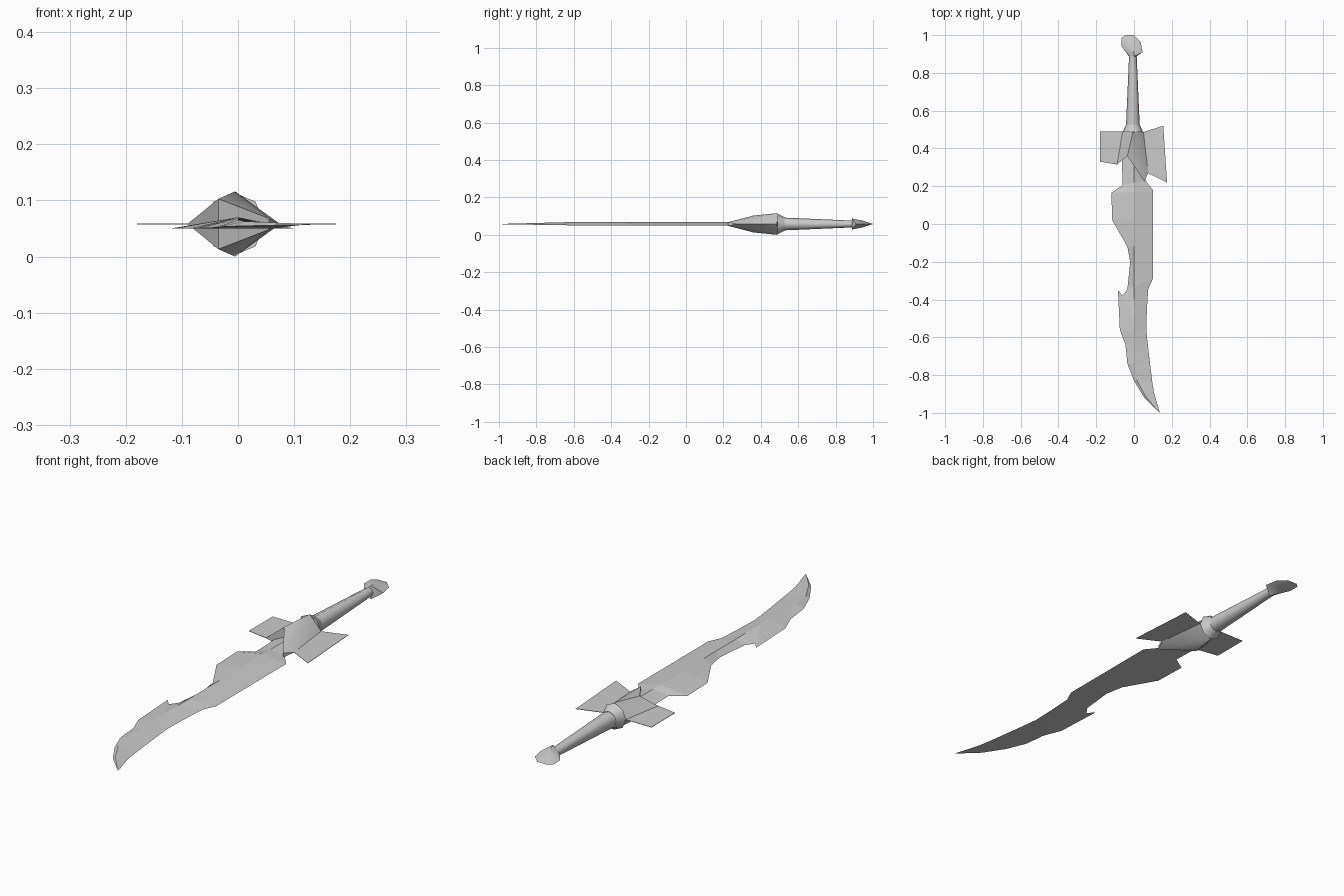
import bpy
import bmesh
import math

cube = bpy.data.objects.get("Cube")
if cube:
    bpy.data.objects.remove(cube, do_unlink=True)

MID = 0.058  # height of the centre plane

grey = bpy.data.materials.new("plain grey")
grey.use_nodes = True
grey.diffuse_color = (0.6, 0.6, 0.6, 1)
grey.node_tree.nodes["Principled BSDF"].inputs["Base Color"].default_value = (0.6, 0.6, 0.6, 1)


def finish(name, bm, angle=None):
    """Turn a bmesh into a named object, optionally smooth."""
    bmesh.ops.remove_doubles(bm, verts=bm.verts, dist=0.0005)
    bmesh.ops.recalc_face_normals(bm, faces=bm.faces)
    me = bpy.data.meshes.new(name)
    bm.to_mesh(me)
    bm.free()
    me.materials.append(grey)
    ob = bpy.data.objects.new(name, me)
    bpy.context.scene.collection.objects.link(ob)
    if angle:
        bpy.ops.object.select_all(action='DESELECT')
        bpy.context.view_layer.objects.active = ob
        ob.select_set(True)
        bpy.ops.object.shade_smooth_by_angle(angle=math.radians(angle))
    return ob


def mesh(name, points, faces, angle=None):
    """Build a part from a few named points and faces that use the names."""
    bm = bmesh.new()
    v = {k: bm.verts.new(p) for k, p in points.items()}
    for f in faces:
        bm.faces.new([v[k] for k in f.split()])
    return finish(name, bm, angle)


# Blade: rows of left edge, ridge, right edge; flat underneath, ridged on top
rows = [  # left x, y, ridge x, y, right x, y
    (-.065, .36, 0, .36, .055, .36),
    (-.06, .205, 0, .22, .06, .23),
    (-.12, .165, 0, .17, .10, .18),
    (-.115, .02, 0, .02, .10, .02),
    (-.035, -.12, 0, -.12, .10, -.12),
    (-.02, -.20, 0, -.20, .10, -.20),
    (-.035, -.345, 0, -.33, .10, -.29),
    (-.06, -.38, 0, -.40, .075, -.345),
    (-.085, -.35, 0, -.50, .068, -.46),
    (-.075, -.56, 0, -.57, .065, -.56),
    (-.045, -.64, 0, -.64, .073, -.64),
    (-.035, -.74, 0, -.74, .085, -.74),
    (0, -.83, .012, -.822, .096, -.83),
    (.055, -.92, .062, -.914, .105, -.89),
    (.132, -.996, .135, -1, .136, -.996),
]
bm = bmesh.new()
grid = []
for i, (lx, ly, cx, cy, rx, ry) in enumerate(rows):
    t = max(0, (i - 9) / 5)          # the edge rises and the ridge drops to the tip
    edge, ridge = 0.05 + 0.007 * t, 0.07 - 0.012 * t
    grid.append([bm.verts.new(p) for p in (
        (lx, ly, edge), (cx, cy, ridge), (rx, ry, edge), (cx, cy, edge))])
for a, b in zip(grid, grid[1:]):
    for j in range(4):
        k = (j + 1) % 4
        bm.faces.new((a[j], a[k], b[k], b[j]))
bm.faces.new(grid[0])
bm.faces.new(grid[-1][::-1])
finish("blade", bm)

# Crossguard body: skewed wedge, mirrored above and below the centre plane
pts = {
    "l0": (-.09, .315, MID), "l1": (-.06, .49, MID),
    "r0": (.075, .27, MID), "r1": (.05, .487, MID),
}
faces = []
for s, sign in (("t", 1), ("b", -1)):
    pts["a" + s] = (-.005, .49, MID + sign * .058)
    pts["p" + s] = (-.035, .36, MID + sign * .045)
    pts["d" + s] = (.055, .225, MID + sign * .010)
    faces += [f"a{s} p{s} l0", f"a{s} l0 l1", f"a{s} d{s} p{s}",
              f"a{s} r0 d{s}", f"a{s} r1 r0"]
faces += ["l0 pt pb", "pt dt db pb", "dt r0 db", "at l1 ab r1"]
mesh("crossguard", pts, faces, 50)


# Crossguard wings: thin flat plates
def plate(name, outline):
    bm = bmesh.new()
    h = 0.0008
    top = [bm.verts.new((x, y, MID + h)) for x, y in outline]
    low = [bm.verts.new((x, y, MID - h)) for x, y in outline]
    bm.faces.new(top)
    bm.faces.new(low[::-1])
    for i in range(len(top)):
        k = (i + 1) % len(top)
        bm.faces.new((top[i], low[i], low[k], top[k]))
    finish(name, bm)


plate("right_wing", [(-.06, .49), (-.18, .49), (-.18, .33), (-.09, .315)])
plate("left_wing", [(.05, .487), (.075, .27), (.175, .22), (.155, .52)])


# Collar and grip: eight-sided tapered tubes along y
def tube(name, rings, sides=8):
    bm = bmesh.new()
    loops = []
    for y, rx, rz in rings:
        loops.append([bm.verts.new((-.006 + rx * math.cos(2 * math.pi * i / sides), y,
                                    MID + rz * math.sin(2 * math.pi * i / sides)))
                      for i in range(sides)])
    for a, b in zip(loops, loops[1:]):
        for i in range(sides):
            k = (i + 1) % sides
            bm.faces.new((a[i], a[k], b[k], b[i]))
    bm.faces.new(loops[0])
    bm.faces.new(loops[-1])
    finish(name, bm, 50)


tube("collar", [(.488, .053, .056), (.527, .036, .036)])
tube("grip", [(.525, .036, .034), (.895, .020, .018)])

# Pommel: flat outline with a ridge that tapers to the end
outline = [(-.03, .89), (-.065, .94), (-.065, .985), (-.045, 1.0),
           (0, 1.0), (.035, .965), (.045, .91), (.015, .888)]
bm = bmesh.new()
rim = [bm.verts.new((x, y, MID)) for x, y in outline]
for sign in (1, -1):
    peak = bm.verts.new((.004, .888, MID + sign * .029))
    crest = bm.verts.new((-.015, .945, MID + sign * .018))
    for i in range(7):
        c = peak if i in (0, 6) else crest
        bm.faces.new((rim[i], rim[i + 1], c))
    bm.faces.new((rim[7], rim[0], peak))
    bm.faces.new((rim[1], crest, peak))
    bm.faces.new((rim[6], peak, crest))
finish("pommel", bm, 45)
